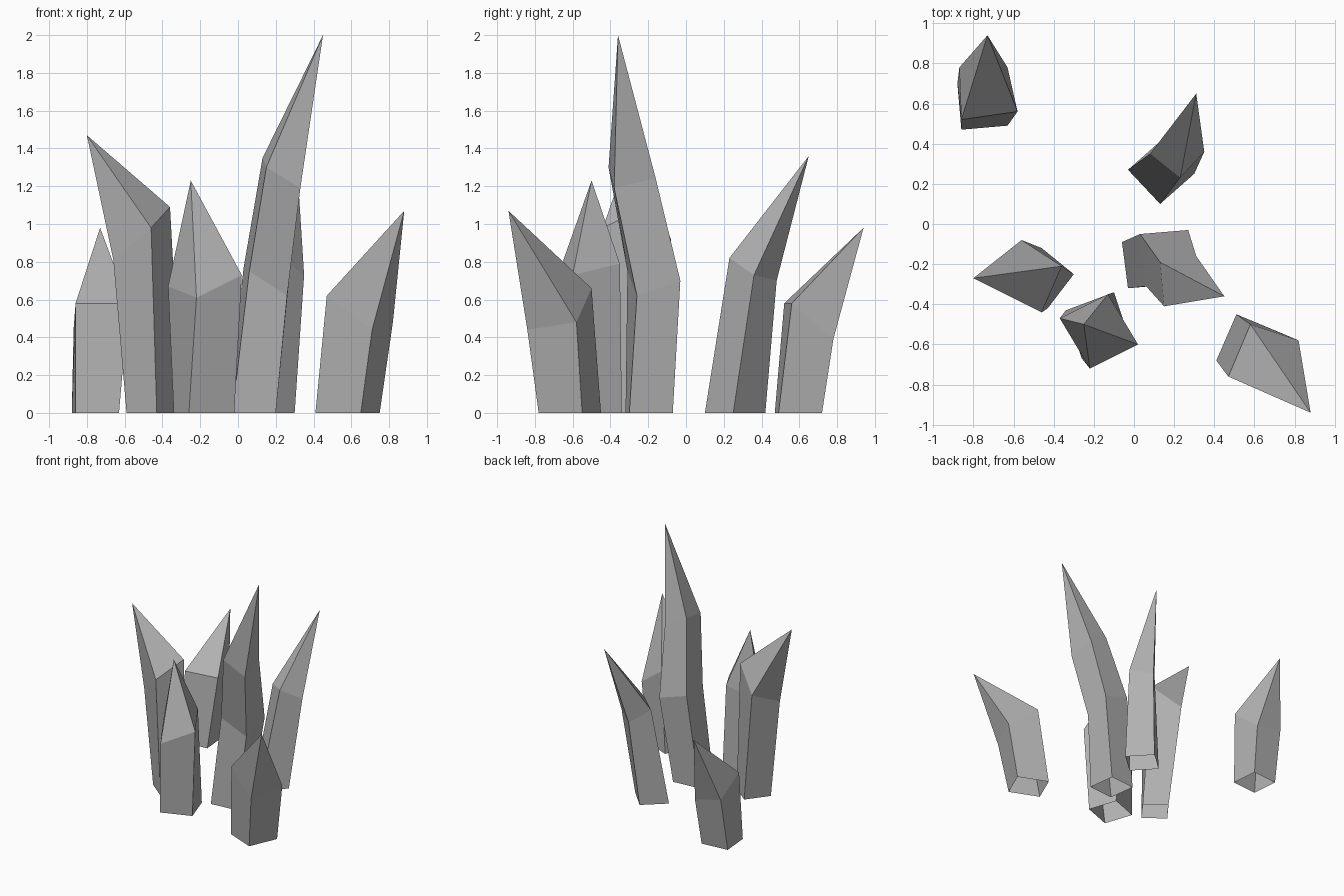
import bpy
import bmesh
from mathutils import Vector

default_cube = bpy.data.objects.get("Cube")
if default_cube:
    bpy.data.objects.remove(default_cube, do_unlink=True)

# Single stone colour shared by every shard
stone = bpy.data.materials.new("grey_stone")
stone.use_nodes = True
stone_colour = (0.45, 0.45, 0.45, 1)
stone.diffuse_color = stone_colour
stone.node_tree.nodes["Principled BSDF"].inputs["Base Color"].default_value = stone_colour


def section(corner, first_side, second_side, opposite=None):
    """Four-cornered cross-section: a parallelogram unless the far corner is given."""
    corner, first_side, second_side = (
        Vector(point).to_3d() for point in (corner, first_side, second_side))
    far = Vector(opposite) if opposite else first_side + second_side - corner
    return [corner, first_side, far, second_side]


def crystal(name, tip, *sections):
    """Loft the sections from the ground upwards and close them in a sharp tip."""
    bm = bmesh.new()
    loops = [[bm.verts.new(point) for point in ring] for ring in sections]
    tip_vert = bm.verts.new(tip)
    floor = bm.faces.new(loops[0])

    # Side walls between neighbouring sections
    for lower, upper in zip(loops, loops[1:]):
        for i in range(len(lower)):
            j = (i + 1) % len(lower)
            bm.faces.new((lower[i], lower[j], upper[j], upper[i]))

    # Pointed cap
    for i, vert in enumerate(loops[-1]):
        bm.faces.new((vert, loops[-1][(i + 1) % len(loops[-1])], tip_vert))

    # Orient the closed solid outwards, then leave the underside open
    bmesh.ops.recalc_face_normals(bm, faces=bm.faces)
    bmesh.ops.delete(bm, geom=[floor], context="FACES_ONLY")

    mesh = bpy.data.meshes.new(name)
    bm.to_mesh(mesh)
    bm.free()
    mesh.materials.append(stone)
    shard = bpy.data.objects.new(name, mesh)
    bpy.context.collection.objects.link(shard)
    return shard


# Short shard at the back
crystal("back_right_crystal", (-.73, .94, .98),
        section((-.86, .47), (-.63, .49), (-.88, .7)),
        section((-.86, .52, .58), (-.58, .56, .58), (-.87, .78, .45), (-.63, .78, .39)))

# Leaning shard at the side
crystal("side_crystal", (-.8, -.27, 1.47),
        section((-.43, -.42), (-.3, -.25), (-.59, -.29)),
        section((-.46, -.44, .98), (-.36, -.21, 1.09), (-.66, -.31, .81)))

# Upright shard at the front
crystal("front_crystal", (-.25, -.5, 1.23),
        section((-.26, -.67), (-.02, -.58), (-.34, -.43)),
        section((-.22, -.72, .61), (.02, -.6, .73), (-.37, -.47, .67)))

# Tallest shard, bent at an extra section
crystal("tall_bent_crystal", (.45, -.36, 2),
        section((-.03, -.32), (.2, -.3), (-.06, -.09)),
        section((.06, -.31, .75), (.26, -.26, .62), (.03, -.05, .77), (.27, -.03, .7)),
        section((.15, -.41, 1.3), (.33, -.38, 1.19), (.13, -.19, 1.35)))

# Backward-leaning shard
crystal("back_left_crystal", (.31, .65, 1.36),
        section((.13, .1), (.3, .25), (-.03, .27)),
        section((.23, .23, .82), (.35, .36, .73), (.08, .35, .79)))

# Forward-leaning shard
crystal("front_left_crystal", (.88, -.94, 1.07),
        section((.51, -.45), (.75, -.55), (.41, -.68)),
        section((.58, -.5, .66), (.82, -.58, .48), (.47, -.76, .62)))
